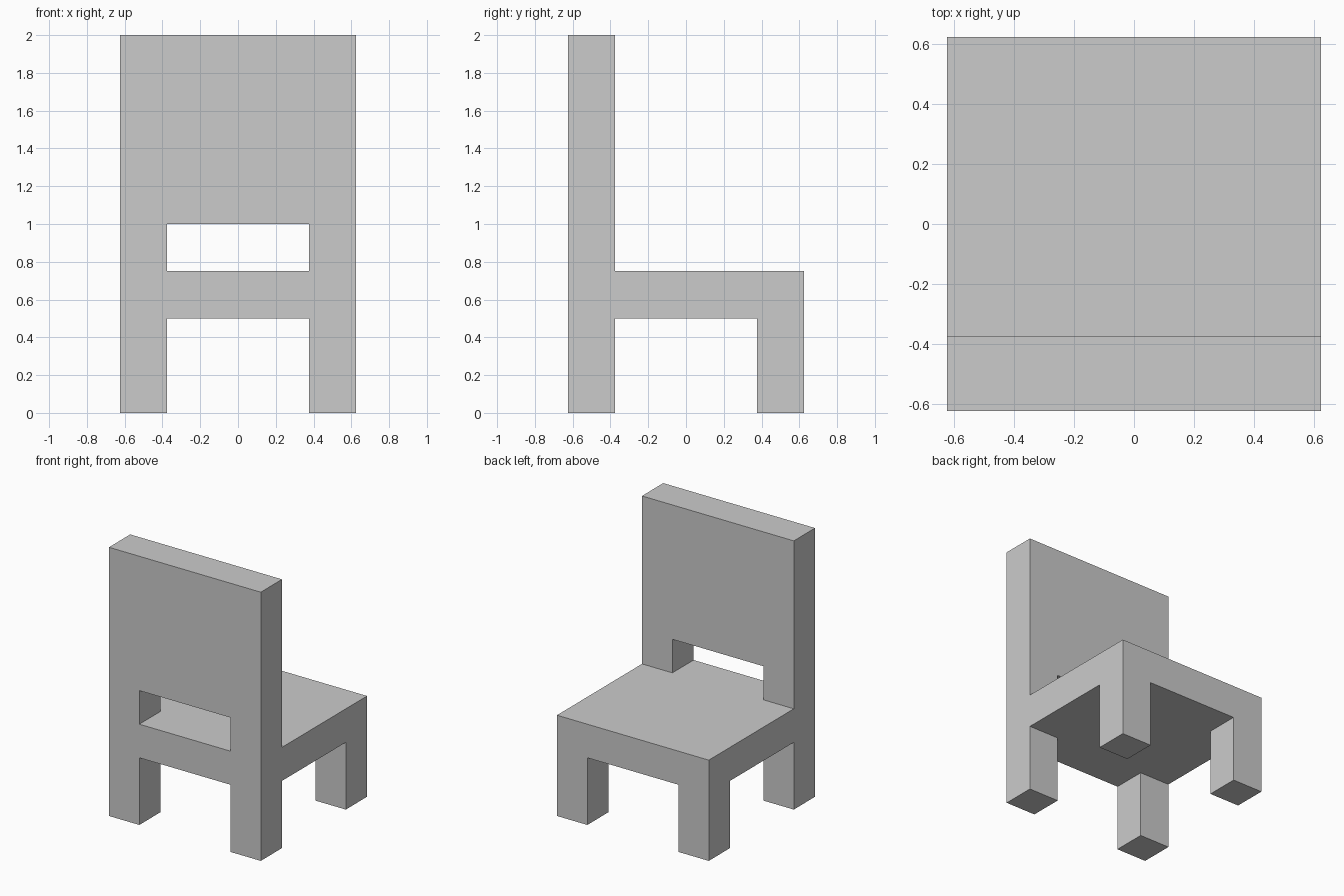
import bpy
import bmesh
from mathutils import Matrix, Vector

if "Cube" in bpy.data.objects:
    bpy.data.objects.remove(bpy.data.objects["Cube"])

OUTER, INNER = 0.625, 0.375           # half width, inner side of the legs
SEAT_LOW, SEAT_TOP, RAIL, TOP = 0.5, 0.75, 1.0, 2.0

bm = bmesh.new()


def pick(test):
    """Faces whose centre passes the test."""
    return [f for f in bm.faces if test(f.calc_center_median())]


def extrude_to(faces, z):
    """Extrude each face on its own up or down to height z."""
    new = bmesh.ops.extrude_discrete_faces(bm, faces=faces)["faces"]
    for v in {v for f in new for v in f.verts}:
        v.co.z = z


def near(a, b):
    return abs(a - b) < 1e-4


# Seat: a slab cut into a 3 x 3 grid, with a leg-sized square in each corner
bmesh.ops.create_cube(bm, size=1, matrix=Matrix.Translation((0, 0, (SEAT_LOW + SEAT_TOP) / 2))
                      @ Matrix.Diagonal((2 * OUTER, 2 * OUTER, SEAT_TOP - SEAT_LOW, 1)))
for axis in (Vector((1, 0, 0)), Vector((0, 1, 0))):
    for side in (-1, 1):
        bmesh.ops.bisect_plane(bm, geom=bm.verts[:] + bm.edges[:] + bm.faces[:],
                               plane_co=axis * side * INNER, plane_no=axis)

# Legs: four corners pulled down to the floor
extrude_to(pick(lambda c: near(c.z, SEAT_LOW) and abs(c.x) > INNER and abs(c.y) > INNER), 0)

# Back posts: two corners pulled up, first to the panel's lower edge, then to the top
for low, high in ((SEAT_TOP, RAIL), (RAIL, TOP)):
    extrude_to(pick(lambda c: near(c.z, low) and abs(c.x) > INNER and c.y < -INNER), high)

# Back panel: bridge the facing inner sides of the posts
inner = pick(lambda c: near(abs(c.x), INNER) and c.z > RAIL)
edges = list({e for f in inner for e in f.edges})
bmesh.ops.delete(bm, geom=inner, context='FACES_ONLY')
bmesh.ops.bridge_loops(bm, edges=edges)

bmesh.ops.recalc_face_normals(bm, faces=bm.faces[:])
mesh = bpy.data.meshes.new("chair")
bm.to_mesh(mesh)
bm.free()
bpy.context.collection.objects.link(bpy.data.objects.new("chair", mesh))
